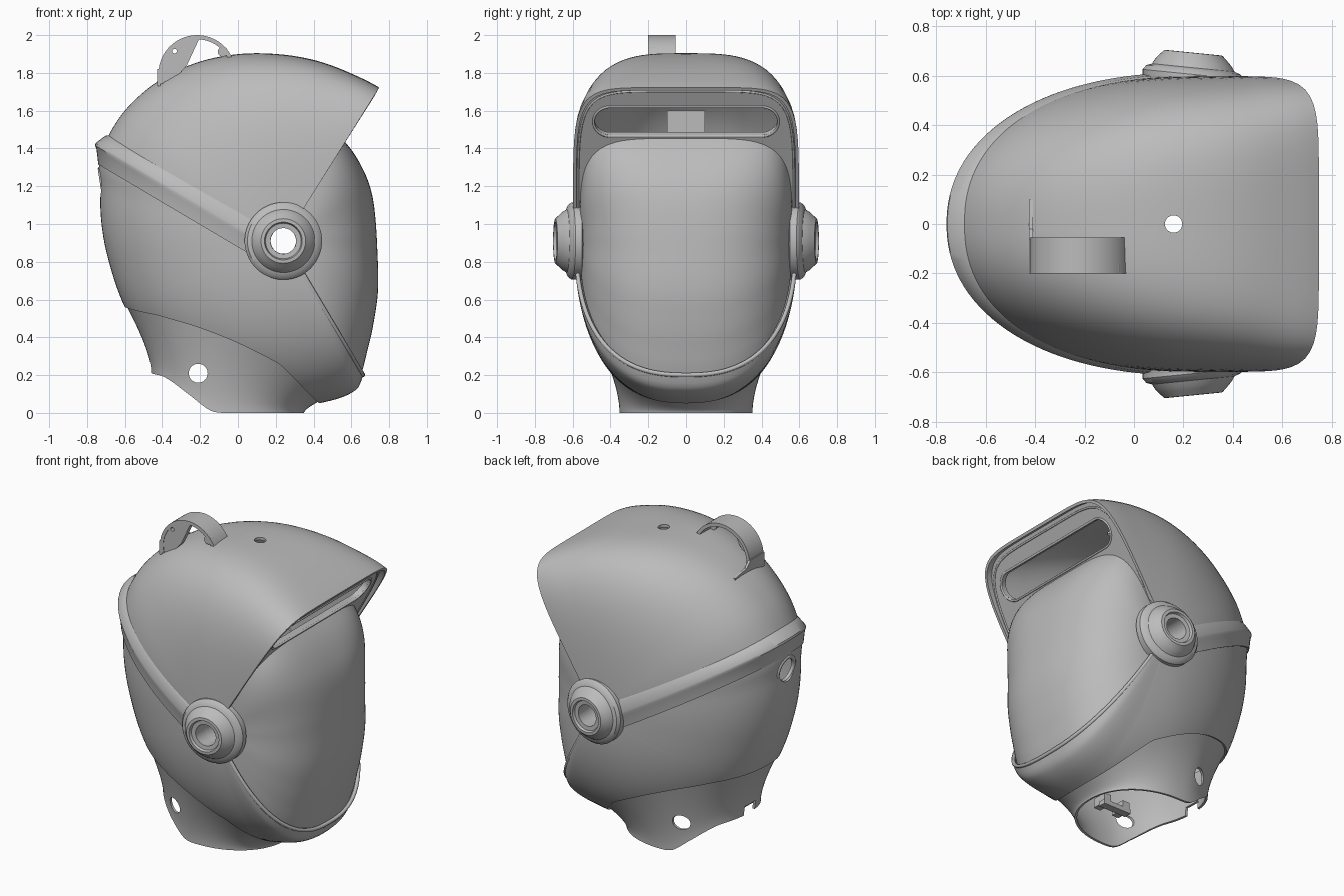
import bpy, bmesh, math
from mathutils import Vector

cube = bpy.data.objects.get("Cube")
if cube:
    bpy.data.objects.remove(cube, do_unlink=True)

grey = bpy.data.materials.new("plain_grey")
grey.use_nodes = True
grey.diffuse_color = (0.5, 0.5, 0.5, 1)
grey.node_tree.nodes["Principled BSDF"].inputs["Base Color"].default_value = (0.5, 0.5, 0.5, 1)

PX, PZ, BORE = 0.24, 0.91, 0.068      # side pivot axis and its through hole


def table(pts, x):
    """Smooth interpolation through (x, value) points."""
    if x <= pts[0][0]:
        return pts[0][1]
    if x >= pts[-1][0]:
        return pts[-1][1]
    i = next(k for k in range(len(pts) - 1) if x <= pts[k + 1][0])

    def slope(k):
        a, b = pts[max(k - 1, 0)], pts[min(k + 1, len(pts) - 1)]
        return (b[1] - a[1]) / (b[0] - a[0])
    (x0, y0), (x1, y1) = pts[i], pts[i + 1]
    h = x1 - x0
    t = (x - x0) / h
    return ((2*t**3 - 3*t*t + 1) * y0 + (t**3 - 2*t*t + t) * h * slope(i)
            + (3*t*t - 2*t**3) * y1 + (t**3 - t*t) * h * slope(i + 1))


def polar(theta, r, y):
    a = math.radians(theta)
    return Vector((PX + r * math.cos(a), y, PZ + r * math.sin(a)))


def section(theta, R, w, n, rmax=9, steps=32):
    """Rounded half section in a plane through the pivot axis."""
    def phi(r):
        q = min(r / R, 1)
        return math.atan2(q, (1 - q**n) ** (1 / n))
    f0, f1 = phi(BORE), phi(min(rmax, R))
    out = []
    for k in range(steps + 1):
        f = f0 + (f1 - f0) * k / steps
        c, s = max(math.cos(f), 0), math.sin(f)
        d = (c**n + s**n) ** (-1 / n)
        y = w * c * d
        out.append(polar(theta, R * s * d, 0 if y < 1e-5 else y))
    return out


def finish(name, bm):
    me = bpy.data.meshes.new(name)
    bm.to_mesh(me)
    bm.free()
    ob = bpy.data.objects.new(name, me)
    bpy.context.collection.objects.link(ob)
    me.materials.append(grey)
    return ob


def apply_all(ob):
    bpy.ops.object.select_all(action='DESELECT')
    bpy.context.view_layer.objects.active = ob
    ob.select_set(True)
    for m in list(ob.modifiers):
        bpy.ops.object.modifier_apply(modifier=m.name)
    bpy.ops.object.shade_smooth_by_angle(angle=math.radians(35))


def mirror_y(ob):
    m = ob.modifiers.new("mirror", 'MIRROR')
    m.use_axis = (False, True, False)
    m.merge_threshold = 0.0005


def shell(name, rows, thick, cutters=()):
    """Loft half rows, mirror, thicken and drill."""
    bm = bmesh.new()
    g = [[bm.verts.new(p) for p in r] for r in rows]
    for a, b in zip(g, g[1:]):
        for i in range(len(a) - 1):
            bm.faces.new((a[i], a[i + 1], b[i + 1], b[i]))
    bmesh.ops.remove_doubles(bm, verts=bm.verts, dist=1e-5)
    bm.normal_update()
    mid = Vector((0.1, 0, 0.9))
    if sum(f.normal.dot(f.calc_center_median() - mid) * f.calc_area() for f in bm.faces) < 0:
        bmesh.ops.reverse_faces(bm, faces=bm.faces)
    ob = finish(name, bm)
    mirror_y(ob)
    s = ob.modifiers.new("thickness", 'SOLIDIFY')
    s.thickness, s.offset = thick, -1
    for c in cutters:
        b = ob.modifiers.new("cut", 'BOOLEAN')
        b.operation, b.solver, b.object = 'DIFFERENCE', 'EXACT', c
    apply_all(ob)
    for c in cutters:
        bpy.data.objects.remove(c, do_unlink=True)


def prism(name, pts, vec):
    bm = bmesh.new()
    f = bm.faces.new([bm.verts.new(p) for p in pts])
    e = bmesh.ops.extrude_face_region(bm, geom=[f])
    bmesh.ops.translate(bm, verts=[v for v in e["geom"] if isinstance(v, bmesh.types.BMVert)], vec=vec)
    bmesh.ops.recalc_face_normals(bm, faces=bm.faces)
    return finish(name, bm)


def box(name, c, s):
    x, y, z = (c[i] - s[i] / 2 for i in range(3))
    return prism(name, [(x, y, z), (x + s[0], y, z), (x + s[0], y + s[1], z), (x, y + s[1], z)], (0, 0, s[2]))


def drill(center, vec, r):
    c, v = Vector(center), Vector(vec)
    u = v.orthogonal().normalized()
    w = v.normalized().cross(u)
    ob = prism("cutter", [c - v / 2 + r * (u * math.cos(a) + w * math.sin(a))
                          for a in (math.tau * k / 32 for k in range(32))], v)
    ob.hide_render = True
    return ob


def bead(name, pts, r, cyclic=False):
    cu = bpy.data.curves.new(name, 'CURVE')
    cu.dimensions, cu.bevel_depth, cu.bevel_resolution = '3D', r, 2
    sp = cu.splines.new('POLY')
    sp.points.add(len(pts) - 1)
    for p, q in zip(sp.points, pts):
        p.co = (*q, 1)
    sp.use_cyclic_u = cyclic
    cu.materials.append(grey)
    bpy.context.collection.objects.link(bpy.data.objects.new(name, cu))


def both(half):
    return half + [Vector((p.x, -p.y, p.z)) for p in reversed(half[:-1])]


def span(a, b, n):
    return [a + (b - a) * k / n for k in range(n + 1)]


# Upper hood
hood_R = [(58, .958), (68, .957), (80.5, .972), (92.3, .991), (103.6, 1.018),
          (114.8, 1.047), (126.7, 1.073), (140.6, 1.087), (151, 1.08)]
hood_n = [(58, 6.6), (75, 4.6), (100, 3.4), (125, 2.6), (151, 2.2)]
shell("hood", [section(t, table(hood_R, t), 0.598, table(hood_n, t)) for t in span(58, 151, 48)],
      0.018, [drill((0.16, 0, 1.9), (0, 0, 0.3), 0.035)])

# Lower shell, trimmed along its bottom edge
shell_R = [(150, 1.075), (157, 1.06), (163, 1.015), (169, .988), (180, .95), (190, .924), (202.6, .91),
           (240, .885), (282.5, .88), (296, .877), (301, .825)]
shell_n = [(150, 2.15), (200, 2.1), (250, 2.25), (282, 2.3), (301, 2.5)]
trim_R = [(202.6, .91), (212, .755), (226.3, .637), (246, .591), (266.4, .641), (274.7, .732), (282.5, .88)]


def shell_row(t):
    cut = table(trim_R, t) if 202.6 < t < 282.5 else 9
    return section(t, table(shell_R, t), 0.59, table(shell_n, t), cut)


# the trim needs close rows where it runs out at both ends
trim_angles = [202.6 + 79.9 * (1 - math.cos(math.pi * k / 80)) / 2 for k in range(81)]
angles = span(150, 202.6, 24)[:-1] + trim_angles + span(282.5, 301, 14)[1:]
shell("lower_shell", [shell_row(t) for t in angles], 0.02, [drill((-0.75, 0, 1.21), (0.3, 0, 0), 0.075)])
bead("rear_port_rim", [(-0.729 + 0.0125 * (1 - math.sin(a)), 0.082 * math.cos(a), 1.21 + 0.082 * math.sin(a))
                       for a in (math.tau * k / 32 for k in range(32))], 0.014, True)

# Raised band of even width between hood and lower shell
down = polar(149.4 + 90, 1, 0) - polar(0, 0, 0)
shell("ridge_band", [[p + down * d for p in section(149.4, R, w, 2.15)] for d, R, w in
                     ((-.012, 1.08, .6), (0, 1.095, .607), (.06, 1.12, .612),
                      (.072, 1.117, .611), (.085, 1.1, .606), (.15, 1.05, .591))], 0.02)

# Face lens
lens_R = [(-60, .82), (-51.2, .718), (-36.3, .608), (-12.4, .512), (10.4, .498), (37.7, .556), (58.8, .62), (62, .632)]
lens_n = [(-60, 2.48), (-30, 2.45), (0, 2.5), (30, 2.9), (62, 4.6)]
shell("face_lens", [section(t, table(lens_R, t), 0.562, table(lens_n, t)) for t in span(-60, 62, 48)], 0.015)
bead("lens_trim", both(section(-59.3, 0.825, 0.58, 2.5)), 0.012)

# Brow panel with a rounded slot
t0 = 60.3
out_row, in_row = section(t0, 0.945, 0.585, 6.4), section(t0, 0.59, 0.545, 5)
radial = (polar(t0, 1, 0) - polar(t0, 0, 0))
normal = Vector((radial.z, 0, -radial.x))


def slot(h, w, shift):
    pts = []
    for k in range(32):
        a = math.tau * (k + 0.5) / 32
        y = h * math.cos(a) + math.copysign(w - h, math.cos(a))
        pts.append(polar(t0, 0.728 + h * math.sin(a), y) + normal * shift)
    return pts


slot_cut = prism("slot_cutter", slot(0.085, 0.485, -0.1), normal * 0.2)
slot_cut.hide_render = True
shell("brow_panel", [[a.lerp(b, k / 3) for a, b in zip(out_row, in_row)] for k in range(4)], 0.035, [slot_cut])
bead("slot_rim", slot(0.09, 0.49, 0), 0.007, True)
bead("brow_border", both(section(t0, 0.912, 0.572, 6.4)), 0.006)
box("inner_module", (0.3, 0, 1.52), (0.12, 0.2, 0.16))

# Neck cowl with scalloped lower edge
hem = [(-.46, .21), (-.38, .185), (-.25, .09), (-.15, .015), (-.08, 0), (.1, 0), (.36, 0)]
rows = []
for t in trim_angles:
    p = shell_row(t)[-1] if 202.6 < t < 282.49 else polar(t, table(shell_R, t), 0)
    top = Vector((-0.03 + (p.x + 0.03) * 0.985, p.y * 0.97, p.z + 0.008))
    a = math.atan2(top.y, top.x + 0.055)
    c, s = math.cos(a) / 0.405, math.sin(a) / 0.352
    d = (abs(c)**2.15 + abs(s)**2.15) ** (-1 / 2.15)
    low = Vector((-0.055 + d * math.cos(a), 0 if top.y < 1e-4 else d * math.sin(a), 0))
    low.z = min(max(table(hem, low.x), 0), top.z - 0.01)
    ctl = Vector((low.x, low.y, low.z + 0.3 * (top.z - low.z)))
    rows.append([top * (1 - u)**2 + ctl * 2 * u * (1 - u) + low * u * u for u in span(0, 1, 10)])
notch = box("notch_cutter", (-0.45, 0, 0.22), (0.2, 0.11, 0.1))
notch.hide_render = True
shell("neck_cowl", rows, 0.015, [drill((-0.21, 0, 0.21), (0, 1.4, 0), 0.05), notch])
box("neck_bracket_bar", (-0.02, -0.2, 0.17), (0.2, 0.05, 0.03))
for x in (-0.09, 0.05):
    box("neck_bracket_block", (x, -0.23, 0.2), (0.05, 0.1, 0.06))

# Side pivot caps, turned and slightly skewed
profile = [(BORE, .52), (.205, .55), (.205, .605), (.19, .624), (.167, .632), (.155, .652), (.142, .667),
           (.118, .692), (.1, .693), (.094, .677), (BORE, .675)]
bm = bmesh.new()
rings = []
for k in range(64):
    a = math.tau * k / 64
    rings.append([bm.verts.new((PX + r * math.cos(a),
                                y - (0.1 * r * math.cos(a) if y > 0.6 else 0),
                                PZ + r * math.sin(a))) for r, y in profile])
for k in range(64):
    a, b = rings[k], rings[(k + 1) % 64]
    for i in range(len(profile)):
        j = (i + 1) % len(profile)
        bm.faces.new((a[i], a[j], b[j], b[i]))
bmesh.ops.recalc_face_normals(bm, faces=bm.faces)
caps = finish("pivot_caps", bm)
mirror_y(caps)
apply_all(caps)


# Arched mount on the crown
def arc(r, a0, a1, y, n=24):
    return [(-0.216 + r * math.cos(math.radians(a)), y, 1.796 + r * math.sin(math.radians(a))) for a in span(a0, a1, n)]


apply_all(prism("mount_arch", arc(0.204, 196, 20, -0.2) + arc(0.182, 20, 196, -0.2), (0, 0.145, 0)))
gusset = prism("mount_gusset", arc(0.199, 196, 85, -0.197) + [(-.27, -.197, 1.84), (-.31, -.197, 1.795)], (0, 0.035, 0))
hole = drill((-0.335, -0.18, 1.915), (0, 0.2, 0), 0.012)
b = gusset.modifiers.new("cut", 'BOOLEAN')
b.operation, b.solver, b.object = 'DIFFERENCE', 'EXACT', hole
apply_all(gusset)
bpy.data.objects.remove(hole, do_unlink=True)
prism("mount_tail", [(-.425, -.2, 1.73), (-.425, .1, 1.73), (-.425, .1, 1.76), (-.425, -.02, 1.78),
                     (-.425, -.06, 1.82), (-.425, -.2, 1.82)], (0.016, 0, 0))
apply_all(prism("mount_lug", [(-.08 + .026 * math.cos(a), -.197, 1.912 + .026 * math.sin(a))
                              for a in (math.tau * k / 20 for k in range(20))], (0, 0.035, 0)))
